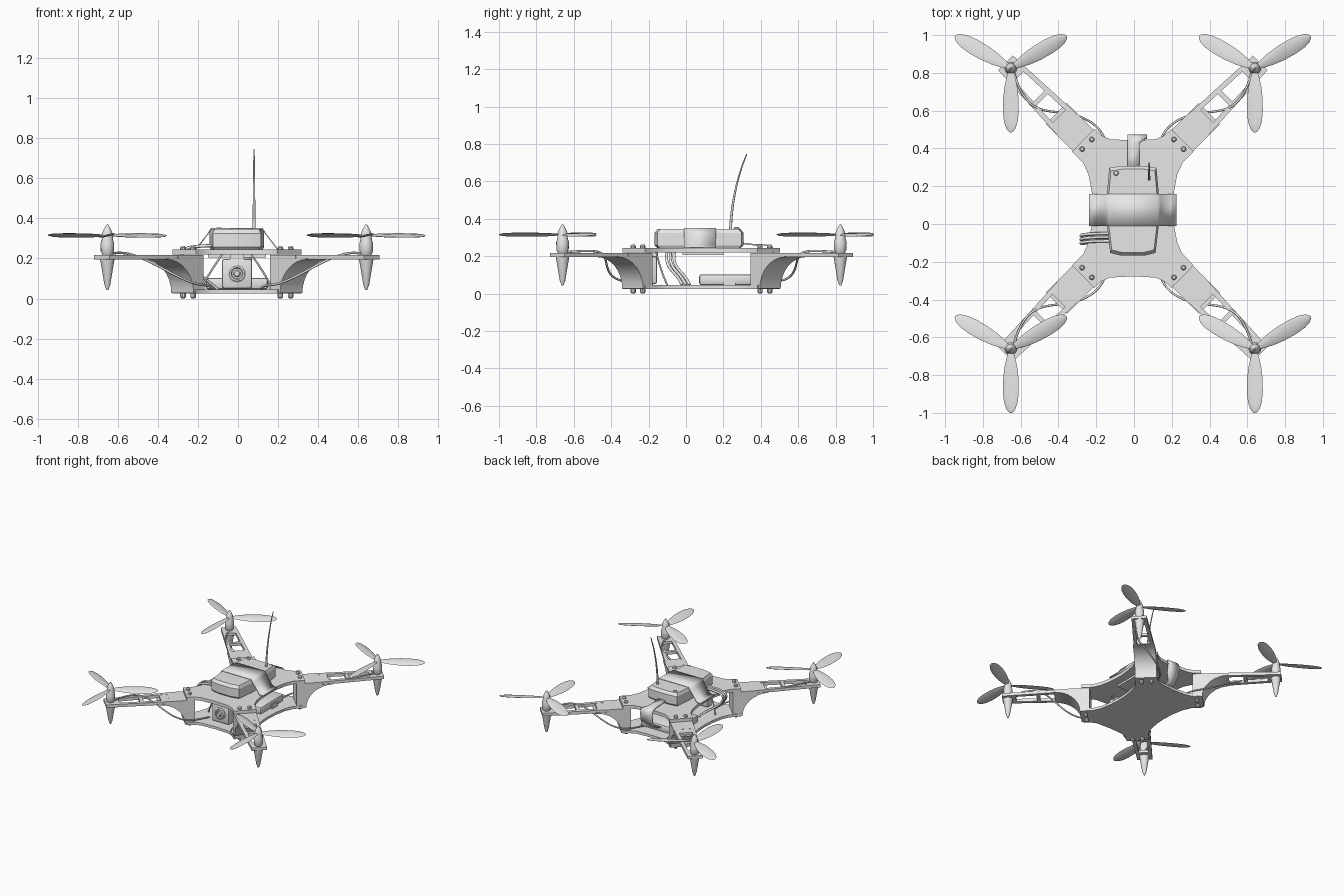
import bpy, bmesh
from math import pi, sin, cos, atan2, radians
from mathutils import Matrix, Vector

if "Cube" in bpy.data.objects:
    bpy.data.objects.remove(bpy.data.objects["Cube"], do_unlink=True)

grey = bpy.data.materials.new("light grey")
grey.use_nodes = True
grey.diffuse_color = (0.8, 0.8, 0.8, 1)
grey.node_tree.nodes["Principled BSDF"].inputs["Base Color"].default_value = (0.8, 0.8, 0.8, 1)

CX, CY = -0.006, 0.0825          # centre of the airframe
MX, MY = 0.646, 0.7425           # motor offset from that centre
QUADS = [(sx, sy) for sx in (1, -1) for sy in (1, -1)]
SIDE = {(1, 1): "back_left", (1, -1): "front_left", (-1, 1): "back_right", (-1, -1): "front_right"}


def select(ob):
    bpy.ops.object.select_all(action='DESELECT')
    ob.select_set(True)
    bpy.context.view_layer.objects.active = ob


def finish(bm, name, matrix=Matrix(), angle=30):
    bm.transform(matrix)
    bmesh.ops.recalc_face_normals(bm, faces=bm.faces)
    me = bpy.data.meshes.new(name)
    bm.to_mesh(me)
    bm.free()
    ob = bpy.data.objects.new(name, me)
    bpy.context.collection.objects.link(ob)
    me.materials.append(grey)
    select(ob)
    bpy.ops.object.shade_smooth_by_angle(angle=radians(angle))
    return ob


def add_loft(bm, rings):
    rows = [[bm.verts.new(p) for p in ring] for ring in rings]
    n = len(rows[0])
    for a, b in zip(rows, rows[1:]):
        for i in range(n):
            bm.faces.new((a[i], a[(i + 1) % n], b[(i + 1) % n], b[i]))
    bm.faces.new(rows[0])
    bm.faces.new(rows[-1])


def add_prism(bm, outline, z0, z1):
    add_loft(bm, [[(x, y, z) for x, y in outline] for z in (z0, z1)])


def add_lathe(bm, profile, at=(0, 0), n=16):
    add_loft(bm, [[(at[0] + r * cos(2 * pi * i / n), at[1] + r * sin(2 * pi * i / n), z)
                   for i in range(n)] for r, z in profile])


def box(name, lo, hi, bevel=0.0):
    bm = bmesh.new()
    add_prism(bm, [(lo[0], lo[1]), (hi[0], lo[1]), (hi[0], hi[1]), (lo[0], hi[1])], lo[2], hi[2])
    if bevel:
        bmesh.ops.bevel(bm, geom=bm.edges[:], offset=bevel, segments=2, affect='EDGES', profile=0.5)
    return finish(bm, name)


def tube(name, points, radius, tip=1.0):
    cu = bpy.data.curves.new(name, 'CURVE')
    cu.dimensions = '3D'
    cu.bevel_depth, cu.bevel_resolution, cu.use_fill_caps = radius, 2, True
    sp = cu.splines.new('NURBS')
    sp.points.add(len(points) - 1)
    for i, p in enumerate(points):
        sp.points[i].co = (*p, 1)
        sp.points[i].radius = 1 + (tip - 1) * i / (len(points) - 1)
    sp.use_endpoint_u, sp.order_u, sp.resolution_u = True, 4, 6
    cu.materials.append(grey)
    ob = bpy.data.objects.new(name, cu)
    bpy.context.collection.objects.link(ob)
    select(ob)
    bpy.ops.object.convert(target='MESH')


def ribbon(name, left, right, thickness):
    bm = bmesh.new()
    a, b = ([bm.verts.new(p) for p in side] for side in (left, right))
    for i in range(len(a) - 1):
        bm.faces.new((a[i], a[i + 1], b[i + 1], b[i]))
    ob = finish(bm, name, angle=40)
    mod = ob.modifiers.new("thickness", 'SOLIDIFY')
    mod.thickness, mod.offset = thickness, 0


# Upper and lower plates: one quarter outline, mirrored round
quarter = [(0.213, 0.0), (0.218, 0.09), (0.235, 0.18), (0.262, 0.24), (0.322, 0.301),
           (0.204, 0.421), (0.165, 0.385), (0.12, 0.366), (0.0, 0.36)]
half = quarter + [(-x, y) for x, y in reversed(quarter[:-1])]
outline = half + [(x, -y) for x, y in reversed(half[1:-1])]
for name, z0, z1 in (("lower_plate", 0.025, 0.045), ("upper_plate", 0.22, 0.245)):
    bm = bmesh.new()
    add_prism(bm, outline, z0, z1)
    finish(bm, name, Matrix.Translation((CX, CY, 0)))

# Four arms, each with leg, motor, propeller, bolts and wire
blade_shape = [(0.015, 0.012), (0.05, 0.024), (0.1, 0.035), (0.16, 0.042), (0.23, 0.043),
               (0.285, 0.037), (0.32, 0.025), (0.335, 0.013), (0.341, 0.004)]
for sx, sy in QUADS:
    tag = SIDE[sx, sy]
    motor_at = Matrix.Translation((CX + sx * MX, CY + sy * MY, 0))
    along = motor_at @ Matrix.Rotation(atan2(sy, sx), 4, 'Z')

    # Leg block with a concave outer face
    arc = [(-0.34 - 0.19 * cos(t * pi / 16), 0.027 + 0.168 * sin(t * pi / 16)) for t in range(9)]
    profile = [(-0.6, 0.027)] + arc + [(-0.34, 0.2), (-0.42, 0.2), (-0.42, 0.218), (-0.6, 0.218)]
    bm = bmesh.new()
    add_loft(bm, [[(u, v, z) for u, z in profile] for v in (-0.079, 0.079)])
    finish(bm, tag + "_leg", along)

    # Open arm frame: two rails, a cross strut and an end plate
    bm = bmesh.new()
    for s in (1, -1):
        add_prism(bm, [(-0.43, s * 0.077), (0.04, s * 0.055), (0.04, s * 0.03), (-0.43, s * 0.05)],
                  0.195, 0.218)
    for u0, u1, w in ((-0.43, -0.36, 0.055), (-0.235, -0.21, 0.045), (-0.06, 0.04, 0.035)):
        add_prism(bm, [(u0, -w), (u1, -w), (u1, w), (u0, w)], 0.196, 0.217)
    finish(bm, tag + "_arm", along)

    # Bolts above and below the leg
    bm = bmesh.new()
    for v in (-0.036, 0.036):
        add_lathe(bm, [(0.014, 0.243), (0.014, 0.255), (0.008, 0.262)], (-0.57, v), 10)
        add_lathe(bm, [(0.008, 0.0), (0.014, 0.007), (0.014, 0.027)], (-0.57, v), 10)
    finish(bm, tag + "_bolts", along)

    # Motor and spiked foot
    bm = bmesh.new()
    add_lathe(bm, [(0.005, 0.043), (0.015, 0.07), (0.036, 0.196)])
    add_lathe(bm, [(0.024, 0.215), (0.033, 0.235), (0.034, 0.275), (0.028, 0.295), (0.026, 0.325),
                   (0.018, 0.345), (0.004, 0.37)])
    finish(bm, tag + "_motor", motor_at)

    # Three-bladed propeller
    bm = bmesh.new()
    for a in (30, 150, 270):
        part = bmesh.new()
        add_loft(part, [[(r, w * cos(k * pi / 4), 0.006 * sin(k * pi / 4) * min(1, w / 0.03))
                         for k in range(8)] for r, w in blade_shape])
        part.transform(Matrix.Translation((0, 0, 0.315)) @ Matrix.Rotation(radians(a), 4, 'Z')
                       @ Matrix.Rotation(radians(13), 4, 'X'))
        tmp = bpy.data.meshes.new("blade")
        part.to_mesh(tmp)
        part.free()
        bm.from_mesh(tmp)
        bpy.data.meshes.remove(tmp)
    finish(bm, tag + "_propeller", motor_at, 50)

    # Motor wire sagging from the arm into the body
    path = [(0.63, 0.72, 0.222), (0.6, 0.62, 0.23), (0.54, 0.53, 0.23), (0.42, 0.51, 0.18),
            (0.3, 0.5, 0.11), (0.18, 0.44, 0.06), (0.14, 0.36, 0.07), (0.12, 0.26, 0.05)]
    tube(tag + "_wire", [(CX + sx * x, CY + sy * y, z) for x, y, z in path], 0.006)

# Electronics pod on the upper plate
pod = [(0.06, -0.24), (0.12, -0.225), (0.137, -0.08), (0.137, 0.09), (0.125, 0.225), (0.06, 0.235)]
pod += [(-x, y) for x, y in reversed(pod)]
bm = bmesh.new()
add_loft(bm, [[(CX + x * s, 0.072 + y * s, z) for x, y in pod]
              for s, z in ((0.93, 0.24), (1, 0.258), (1, 0.325), (0.93, 0.346))])
finish(bm, "pod", angle=20)

# Strap over the pod
strap = [(-0.232, 0.247), (-0.2, 0.25), (-0.143, 0.325), (-0.128, 0.349),
         (0.128, 0.349), (0.143, 0.325), (0.2, 0.25), (0.232, 0.247)]
ribbon("strap", [(CX + x, -0.01, z) for x, z in strap], [(CX + x, 0.16, z) for x, z in strap], 0.006)

# Pod knob and antenna
bm = bmesh.new()
add_lathe(bm, [(0.015, 0.33), (0.015, 0.35), (0.01, 0.355)], (-0.095, 0.27), 12)
finish(bm, "knob")
tube("antenna", [(0.08, 0.238, 0.33), (0.08, 0.24, 0.46), (0.08, 0.27, 0.62), (0.08, 0.325, 0.745)],
     0.008, 0.4)

# Ribbon cable looping over the back edge
loop = [(0.29, 0.27), (0.36, 0.262), (0.43, 0.26), (0.46, 0.245), (0.47, 0.21),
        (0.46, 0.15), (0.42, 0.1), (0.35, 0.08)]
ribbon("ribbon_cable", [(-0.034, y, z) for y, z in loop],
       [(0.03 + 0.04 * (y > 0.44), y, z) for y, z in loop], 0.008)

# Camera with mount, lens and braces
box("camera", (-0.08, -0.215, 0.05), (0.07, -0.155, 0.198), 0.012)
box("camera_mount", (-0.04, -0.21, 0.19), (0.03, -0.15, 0.222))
bm = bmesh.new()
add_lathe(bm, [(0.045, 0), (0.045, 0.008), (0.038, 0.014), (0.03, 0.014), (0.026, 0.008),
               (0.018, 0.008), (0.012, 0.014)], n=20)
finish(bm, "lens", Matrix.Translation((-0.005, -0.213, 0.125)) @ Matrix.Rotation(pi / 2, 4, 'X'))
for s, side in ((1, "left"), (-1, "right")):
    tube(side + "_camera_brace", [(CX + s * x, y, z) for x, y, z in
         ((0.07, -0.16, 0.225), (0.1, -0.15, 0.18), (0.15, -0.13, 0.11), (0.18, -0.1, 0.045))], 0.005)

# Battery, its clip and a pad below the upper plate
box("battery", (-0.16, 0.07, 0.045), (0.15, 0.36, 0.103), 0.014)
box("battery_clip", (-0.168, 0.2, 0.03), (0.158, 0.265, 0.08))
box("upper_pad", (-0.15, -0.02, 0.205), (0.14, 0.2, 0.222))

# Cable bundle leaving the pod on the right and entering the body
for i in range(3):
    d = 0.02 * i
    tube("pod_cable_%d" % (i + 1), [(-0.11, -0.05 - d, 0.265), (-0.2, -0.05 - d, 0.262),
         (-0.29, -0.055 - d, 0.255), (-0.28, -0.07 - d, 0.19), (-0.22, -0.05 - d, 0.13),
         (-0.15, 0.0 - d, 0.09), (-0.1, 0.02 - d, 0.045)], 0.008)
